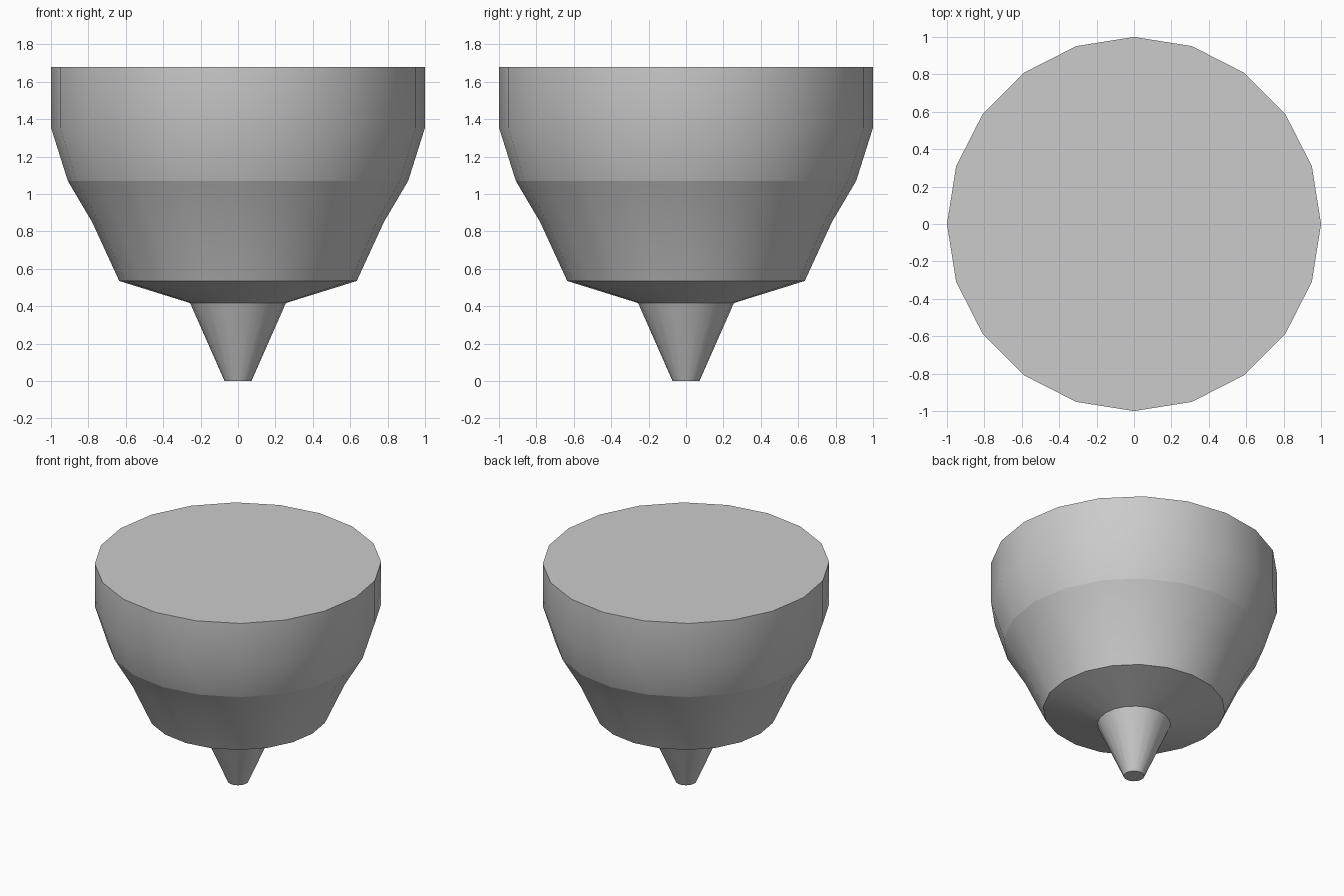
import bpy, bmesh, math

if "Cube" in bpy.data.objects:
    bpy.data.objects.remove(bpy.data.objects["Cube"])

SIDES = 20


def lathe(name, profile):
    """Closed solid of revolution from (radius, z) points, bottom to top."""
    bm = bmesh.new()
    rings = []
    for r, z in profile:
        rings.append([bm.verts.new((r * math.cos(2 * math.pi * i / SIDES),
                                    r * math.sin(2 * math.pi * i / SIDES), z))
                      for i in range(SIDES)])
    for low, high in zip(rings, rings[1:]):
        for i in range(SIDES):
            j = (i + 1) % SIDES
            bm.faces.new((low[i], low[j], high[j], high[i])).smooth = True
    bm.faces.new(list(reversed(rings[0])))
    bm.faces.new(rings[-1])

    # Creases: rims, the band between bowl halves, and the spout shoulder
    sharp_heights = (0.0, 0.417, 0.535, 1.07, 1.68)
    for e in bm.edges:
        a, b = (v.co.z for v in e.verts)
        if abs(a - b) < 1e-5 and any(abs(a - h) < 1e-4 for h in sharp_heights):
            e.smooth = False

    mesh = bpy.data.meshes.new(name)
    bm.to_mesh(mesh)
    bm.free()
    obj = bpy.data.objects.new(name, mesh)
    bpy.context.collection.objects.link(obj)
    return obj


# Nozzle body: tapered tip, shoulder, lower bowl, upper bowl, straight rim
lathe("nozzle_body", [
    (0.072, 0.0), (0.256, 0.417),
    (0.635, 0.535), (0.78, 0.85),
    (0.91, 1.07), (1.0, 1.355), (1.0, 1.68),
])
